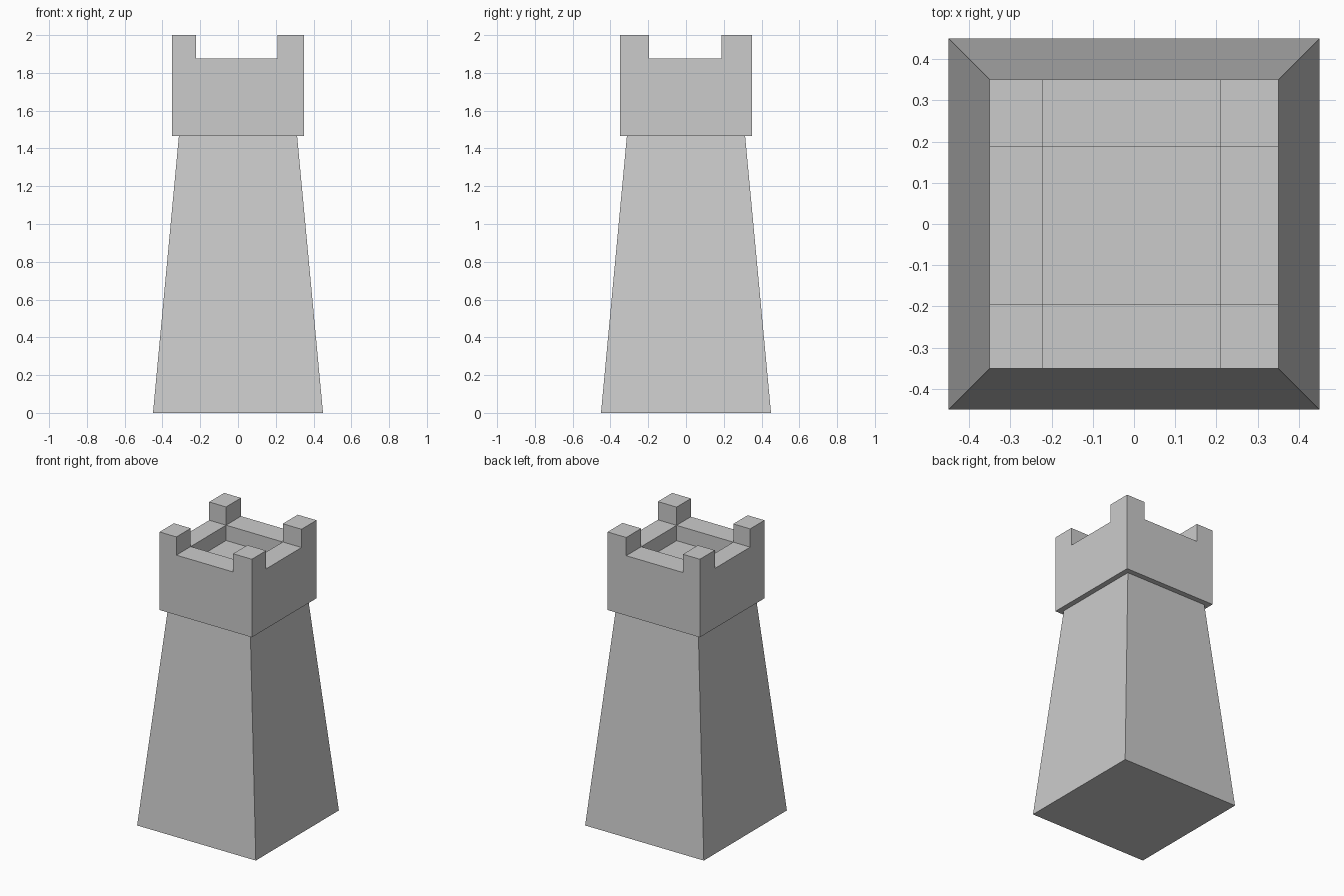
import bpy, bmesh
from mathutils import Vector

if "Cube" in bpy.data.objects:
    bpy.data.objects.remove(bpy.data.objects["Cube"])

BASE_R, NECK_R, CROWN_R = 0.45, 0.313, 0.35
NECK_Z, RIM_Z, TOP_Z, FLOOR_Z = 1.465, 1.875, 2.0, 1.77
X0, X1, Y0, Y1 = -0.222, 0.208, -0.195, 0.188   # inner cut lines


def tapered_box(bm, r_low, r_high, z_low, z_high):
    bmesh.ops.create_cube(bm, size=2)
    for v in bm.verts:
        top = v.co.z > 0
        r = r_high if top else r_low
        v.co = Vector((v.co.x * r, v.co.y * r, z_high if top else z_low))


def finish(bm, name):
    bmesh.ops.recalc_face_normals(bm, faces=bm.faces[:])
    mesh = bpy.data.meshes.new(name)
    bm.to_mesh(mesh)
    bm.free()
    obj = bpy.data.objects.new(name, mesh)
    bpy.context.collection.objects.link(obj)
    return obj


def extrude_face(bm, face, dz):
    res = bmesh.ops.extrude_face_region(bm, geom=[face])
    verts = [g for g in res["geom"] if isinstance(g, bmesh.types.BMVert)]
    bmesh.ops.translate(bm, vec=(0, 0, dz), verts=verts)
    if face.is_valid:
        bmesh.ops.delete(bm, geom=[face], context='FACES_ONLY')


# Tapered tower body
bm = bmesh.new()
tapered_box(bm, BASE_R, NECK_R, 0, NECK_Z)
finish(bm, "tower_body")

# Crown: block split into nine cells, corners raised, middle sunk
bm = bmesh.new()
tapered_box(bm, CROWN_R, CROWN_R, NECK_Z, RIM_Z)
cuts = [((x, 0, 0), (1, 0, 0)) for x in (X0, X1)]
cuts += [((0, y, 0), (0, 1, 0)) for y in (Y0, Y1)]
for co, no in cuts:
    bmesh.ops.bisect_plane(bm, geom=bm.verts[:] + bm.edges[:] + bm.faces[:],
                           plane_co=co, plane_no=no)
bm.normal_update()
corners, middle = [], []
for f in bm.faces:
    c = f.calc_center_median()
    if c.z < RIM_Z - 1e-4:
        continue
    side_x = not X0 < c.x < X1
    side_y = not Y0 < c.y < Y1
    if side_x and side_y:
        corners.append(f)
    elif not side_x and not side_y:
        middle.append(f)
for f in corners:
    extrude_face(bm, f, TOP_Z - RIM_Z)
for f in middle:
    extrude_face(bm, f, FLOOR_Z - RIM_Z)
bmesh.ops.recalc_face_normals(bm, faces=bm.faces[:])
bmesh.ops.dissolve_limit(bm, angle_limit=0.01, verts=bm.verts[:], edges=bm.edges[:])
finish(bm, "battlement_crown")
